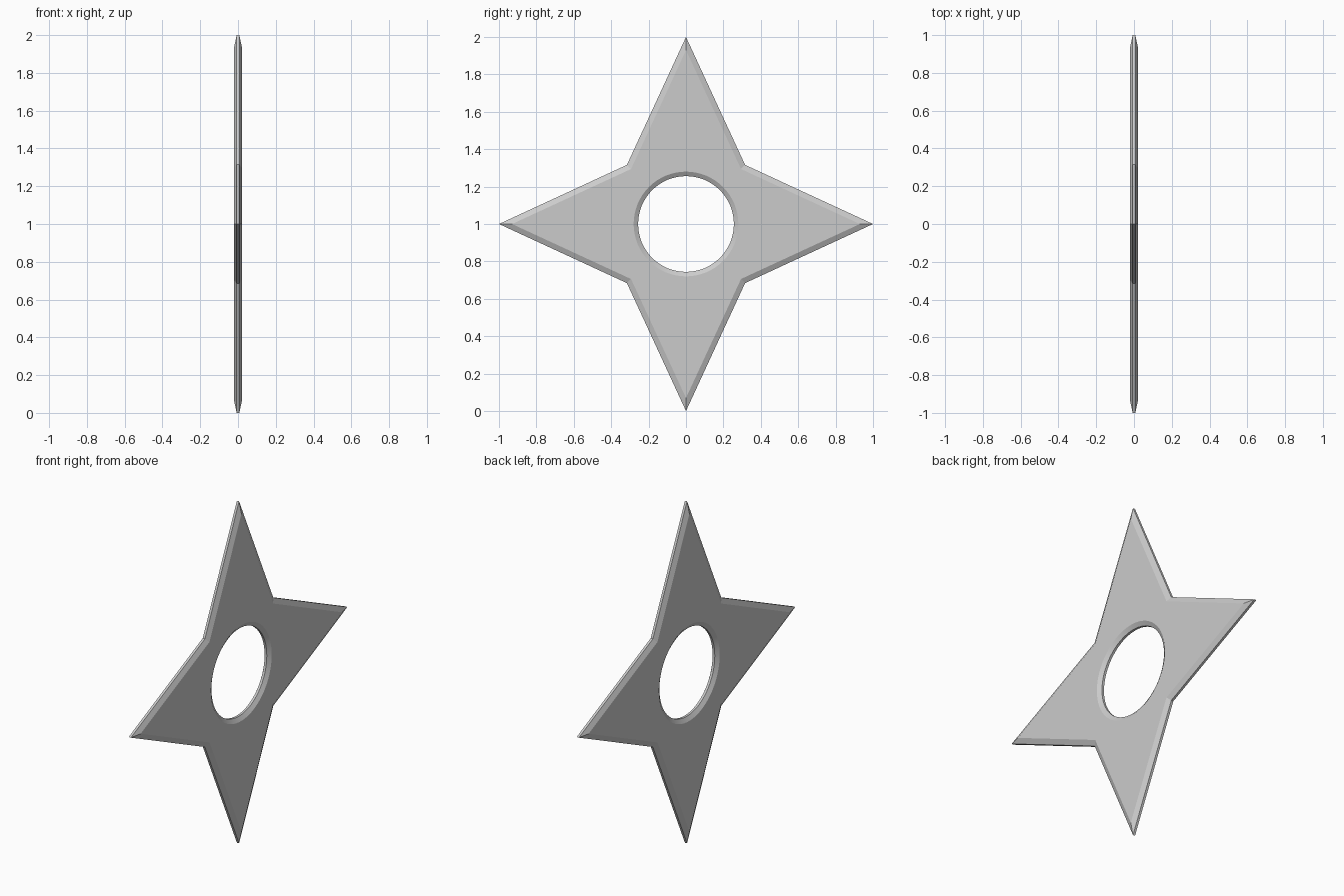
import bpy, bmesh, math
from mathutils import Vector

if "Cube" in bpy.data.objects:
    bpy.data.objects.remove(bpy.data.objects["Cube"])

SEG = 8            # steps along each of the 8 star edges
N = SEG * 8
HALF, RIM = 0.022, 0.007   # half thickness of the body and of the blunt edge


def star(tip, corner):
    """Four-pointed outline sampled evenly, as (y, z) points."""
    keys = []
    for i in range(8):
        a = i * math.pi / 4
        r = tip if i % 2 == 0 else corner * math.sqrt(2)
        keys.append(Vector((r * math.cos(a), r * math.sin(a))))
    return [keys[i].lerp(keys[(i + 1) % 8], k / SEG)
            for i in range(8) for k in range(SEG)]


def circle(r):
    return [Vector((r * math.cos(2 * math.pi * i / N),
                    r * math.sin(2 * math.pi * i / N))) for i in range(N)]


# closed cross-section: blade bevels outside, chamfered hole inside
edge, face = star(1.0, 0.316), star(0.93, 0.294)
hole_face, hole = circle(0.28), circle(0.256)
section = [(edge, RIM), (face, HALF), (hole_face, HALF), (hole, RIM),
           (hole, -RIM), (hole_face, -HALF), (face, -HALF), (edge, -RIM)]

bm = bmesh.new()
rings = [[bm.verts.new((x, p.x, p.y + 1.0)) for p in pts] for pts, x in section]
for a, b in zip(rings, rings[1:] + rings[:1]):
    for i in range(N):
        j = (i + 1) % N
        bm.faces.new((a[i], a[j], b[j], b[i]))
bmesh.ops.recalc_face_normals(bm, faces=bm.faces)

mesh = bpy.data.meshes.new("throwing_star")
bm.to_mesh(mesh)
bm.free()
obj = bpy.data.objects.new("throwing_star", mesh)
bpy.context.collection.objects.link(obj)
bpy.context.view_layer.objects.active = obj
obj.select_set(True)
bpy.ops.object.shade_smooth_by_angle(angle=math.radians(15))
